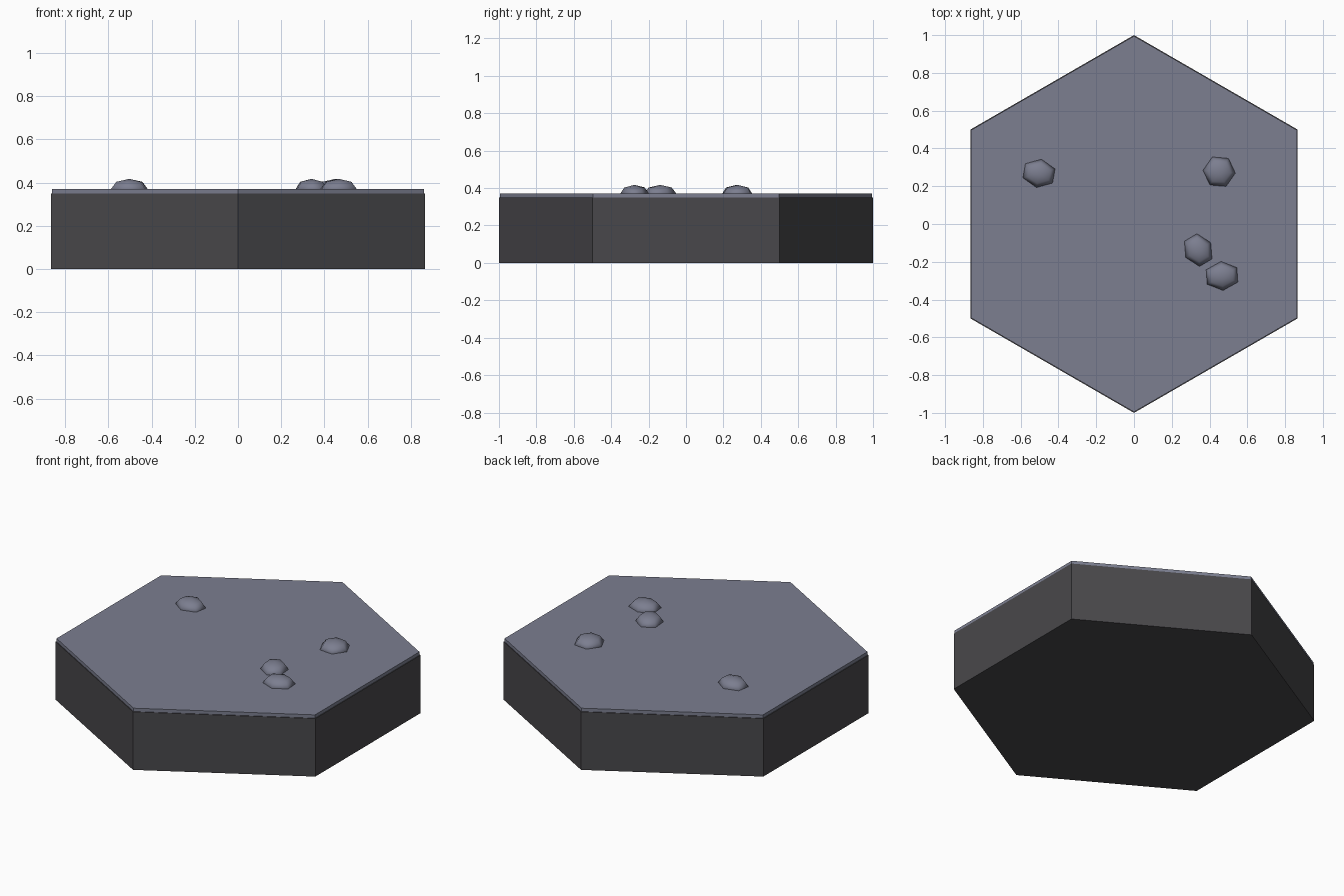
import bpy, bmesh
from math import sin, cos, pi, radians

if "Cube" in bpy.data.objects:
    bpy.data.objects.remove(bpy.data.objects["Cube"])


def material(name, rgb):
    m = bpy.data.materials.new(name)
    m.diffuse_color = (*rgb, 1)
    m.use_nodes = True
    m.node_tree.nodes["Principled BSDF"].inputs["Base Color"].default_value = m.diffuse_color
    return m


ROCK = material("dark rock", (0.066, 0.064, 0.070))
STONE = material("blue grey stone", (0.200, 0.209, 0.278))


def ring_solid(name, mat, rings, start=0.0, smooth=False):
    """Six-sided solid from (radius, z) rings, bottom to top; radius 0 makes a pole."""
    bm = bmesh.new()
    loops = []
    for r, z in rings:
        if r == 0:
            loops.append([bm.verts.new((0, 0, z))] * 6)
        else:
            loops.append([bm.verts.new((r * cos(start + i * pi / 3),
                                        r * sin(start + i * pi / 3), z)) for i in range(6)])
    for lo, hi in zip(loops, loops[1:]):
        for i in range(6):
            j = (i + 1) % 6
            corners = list(dict.fromkeys((lo[i], lo[j], hi[j], hi[i])))
            bm.faces.new(corners)
    if rings[0][0]:
        bm.faces.new(loops[0][::-1])
    if rings[-1][0]:
        bm.faces.new(loops[-1])
    for f in bm.faces:
        f.smooth = smooth
    bm.normal_update()
    me = bpy.data.meshes.new(name)
    bm.to_mesh(me)
    bm.free()
    me.materials.append(mat)
    ob = bpy.data.objects.new(name, me)
    bpy.context.collection.objects.link(ob)
    return ob


# Hexagonal tile: thick base and thin stone surface
ring_solid("tile_base", ROCK, [(1, 0), (1, 0.35)], pi / 2)
ring_solid("tile_surface", STONE, [(0.995, 0.35), (0.995, 0.37)], pi / 2)

# Flattened pebbles half sunk into the surface: x, y, two radii, turn in degrees
pebbles = [
    (-0.503, 0.268, 0.076, 0.092, 80),
    (0.451, 0.277, 0.086, 0.086, -5),
    (0.340, -0.138, 0.077, 0.090, 31),
    (0.466, -0.275, 0.077, 0.094, 94),
]
profile = [(0, -1), (0.707, -0.707), (1, 0), (0.707, 0.707), (0, 1)]
for n, (x, y, rx, ry, turn) in enumerate(pebbles, 1):
    p = ring_solid(f"pebble_{n}", STONE, profile, smooth=True)
    p.location = (x, y, 0.37)
    p.scale = (rx, ry, 0.047)
    p.rotation_euler.z = radians(turn)
